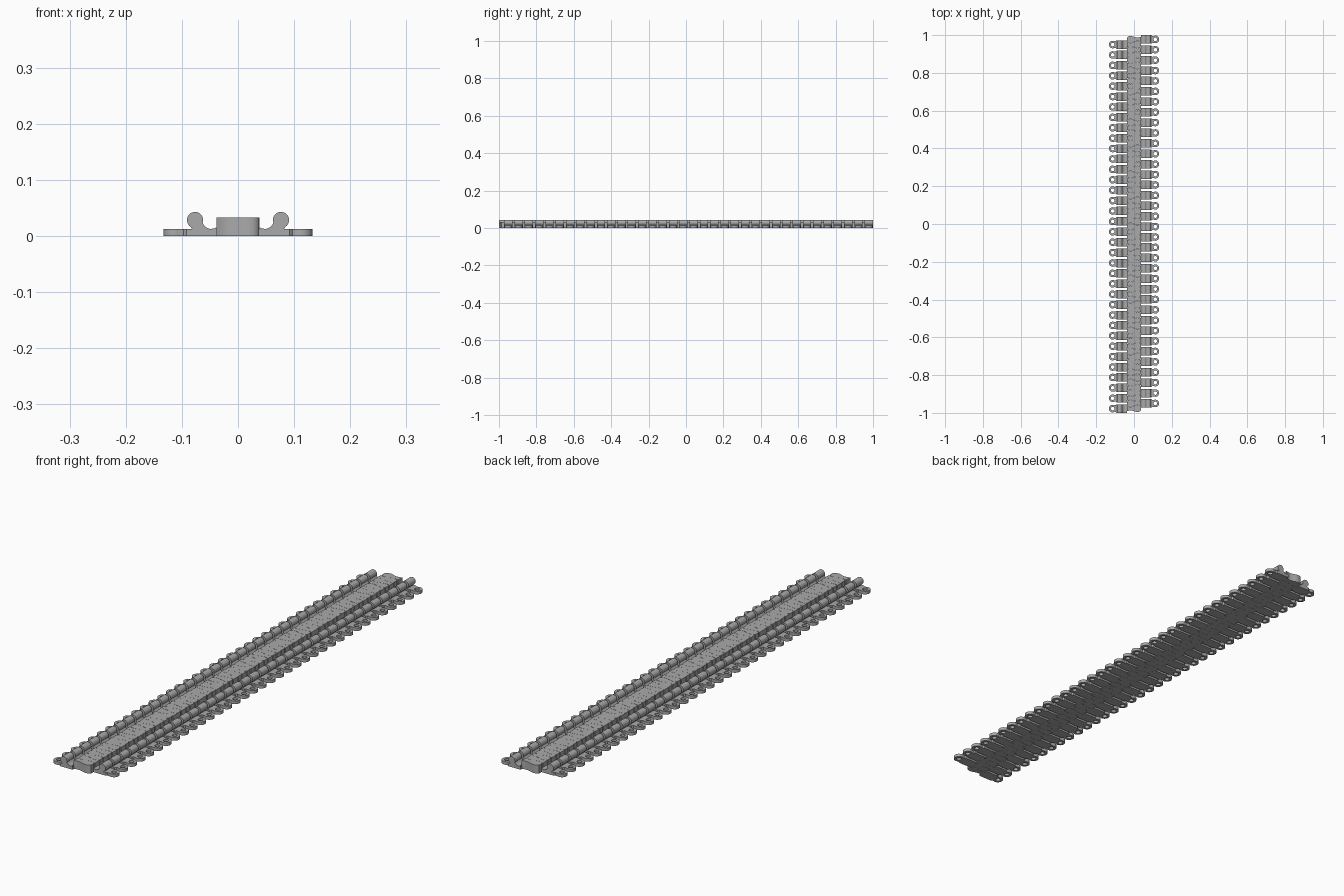
import bpy, bmesh
from math import sin, cos, pi, radians

cube = bpy.data.objects.get("Cube")
if cube:
    bpy.data.objects.remove(cube)

COUNT = 36            # teeth on each side
WIDTH = 0.045         # width of one tooth along y
PITCH = (2 - WIDTH) / (COUNT - 0.5)
START = -1 + WIDTH / 2

metal = bpy.data.materials.new("grey metal")
metal.use_nodes = True
grey = (0.4, 0.4, 0.4, 1)
metal.diffuse_color = grey
metal.node_tree.nodes["Principled BSDF"].inputs["Base Color"].default_value = grey


def arc(cx, cy, r, a, b, n):
    """Points on an arc, angles in degrees."""
    return [(cx + r * cos(radians(a + (b - a) * i / n)),
             cy + r * sin(radians(a + (b - a) * i / n))) for i in range(n + 1)]


def row(name, loops, place, depth, turned):
    """Extrude a profile (with optional hole) and repeat it along the chain."""
    bm = bmesh.new()
    edges = []
    for loop in loops:
        vs = [bm.verts.new(place(*p)) for p in loop]
        edges += [bm.edges.new((vs[i - 1], vs[i])) for i in range(len(vs))]
    bmesh.ops.triangle_fill(bm, use_beauty=True, use_dissolve=False, edges=edges)
    ext = bmesh.ops.extrude_face_region(bm, geom=bm.faces[:], use_keep_orig=True)
    moved = [g for g in ext["geom"] if isinstance(g, bmesh.types.BMVert)]
    bmesh.ops.translate(bm, verts=moved, vec=depth)
    bmesh.ops.recalc_face_normals(bm, faces=bm.faces[:])
    mesh = bpy.data.meshes.new(name)
    bm.to_mesh(mesh)
    bm.free()
    mesh.materials.append(metal)
    ob = bpy.data.objects.new(name, mesh)
    bpy.context.collection.objects.link(ob)
    bpy.ops.object.select_all(action="DESELECT")
    ob.select_set(True)
    bpy.context.view_layer.objects.active = ob
    bpy.ops.object.shade_smooth_by_angle(angle=radians(35))
    # The second side is the first one turned half way round
    ob.location.y = -START if turned else START
    ob.rotation_euler.z = pi if turned else 0
    array = ob.modifiers.new("repeat", "ARRAY")
    array.count = COUNT
    array.use_relative_offset = False
    array.use_constant_offset = True
    array.constant_offset_displace = (0, PITCH, 0)


# Flat plate with a rounded eyelet end
h = WIDTH / 2
plate = [(-0.037, -h), (-0.037, h), (-0.092, h), (-0.097, 0.018)]
plate += arc(-0.113, 0, 0.02, 65, 295, 18)
plate += [(-0.097, -0.018), (-0.092, -h)]
hole = arc(-0.113, 0, 0.0095, 0, 345, 23)

# Round ridge on a curved neck
ridge = arc(-0.0765, 0.0285, 0.0145, -20, 235, 24)
ridge += [(-0.082, 0.0125), (-0.082, 0.008), (-0.038, 0.008), (-0.038, 0.016),
          (-0.043, 0.0132), (-0.05, 0.0128), (-0.056, 0.015), (-0.061, 0.0195)]

# Interlocking head: slim neck swelling to a rounded end
xs = [-0.038 + 0.004 * i for i in range(18)]
side = [(x, 0.0135 + 0.004 * sin(pi * x / 0.037)) for x in xs]
side += [(0.0345, 0.0125), (0.037, 0.0095)]
head = side + [(x, -y) for x, y in reversed(side)]


def flat(x, y):
    return (x, y, 0)


def upright(x, z):
    return (x, -h, z)


for label, turned in (("right", False), ("left", True)):
    row(label + "_plates", [plate, hole], flat, (0, 0, 0.0125), turned)
    row(label + "_ridges", [ridge], upright, (0, WIDTH, 0), turned)
    row(label + "_heads", [head], flat, (0, 0, 0.0335), turned)
